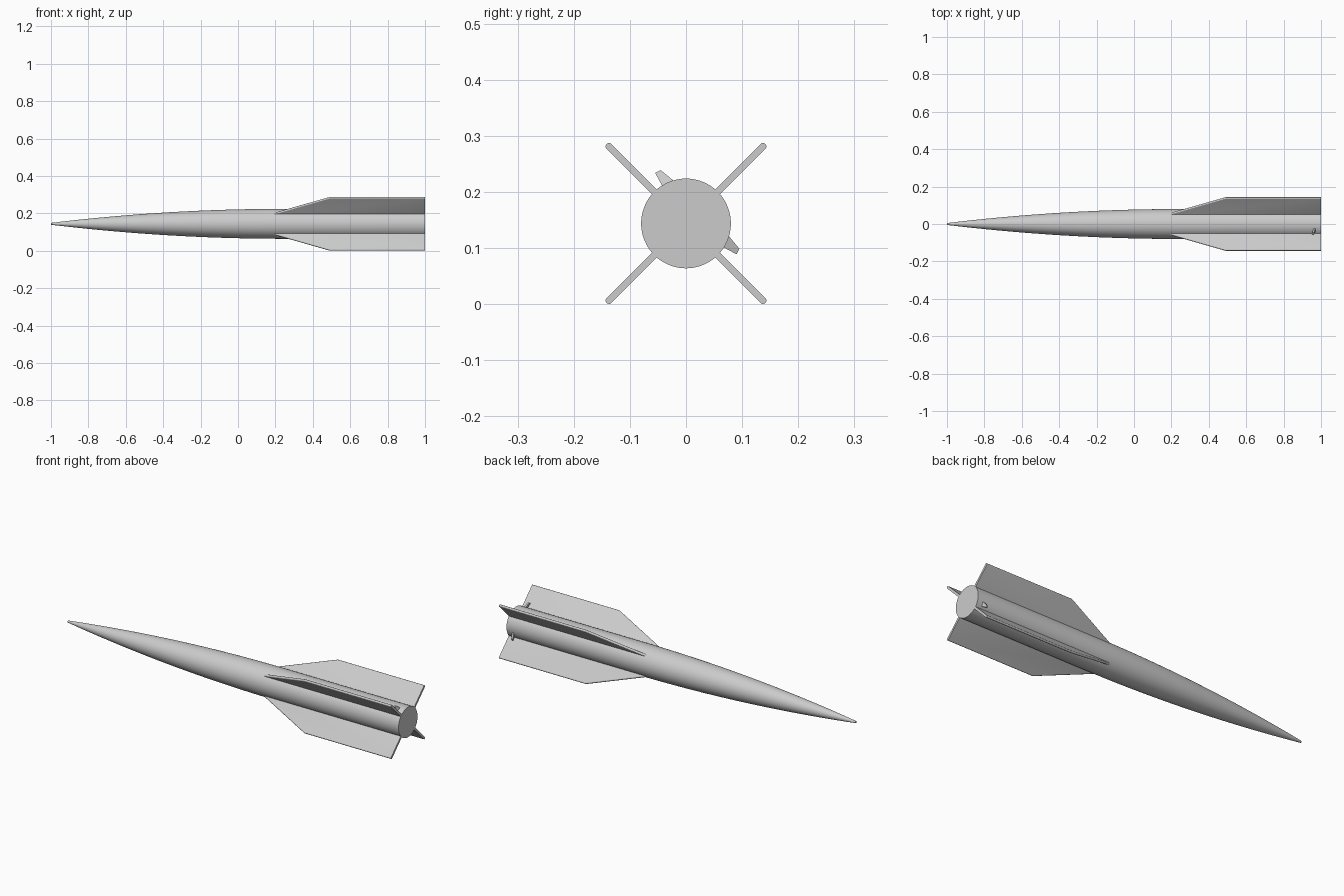
import bpy, bmesh, math
from mathutils import Matrix, Vector

if "Cube" in bpy.data.objects:
    bpy.data.objects.remove(bpy.data.objects["Cube"])

AXIS_Z = 0.144
RADIUS = 0.08

grey = bpy.data.materials.new("light grey")
grey.use_nodes = True
grey.diffuse_color = (0.6, 0.6, 0.6, 1)
grey.node_tree.nodes["Principled BSDF"].inputs["Base Color"].default_value = (0.6, 0.6, 0.6, 1)


def finish(name, bm, angle=30):
    """Turn a bmesh into a shaded, coloured object."""
    bmesh.ops.recalc_face_normals(bm, faces=bm.faces)
    mesh = bpy.data.meshes.new(name)
    bm.to_mesh(mesh)
    bm.free()
    mesh.materials.append(grey)
    obj = bpy.data.objects.new(name, mesh)
    bpy.context.collection.objects.link(obj)
    bpy.ops.object.select_all(action="DESELECT")
    obj.select_set(True)
    bpy.context.view_layer.objects.active = obj
    bpy.ops.object.shade_smooth_by_angle(angle=math.radians(angle))
    return obj


def slab(points, thickness, offset):
    """Extrude a flat outline both ways along its normal."""
    bm = bmesh.new()
    face = bm.faces.new([bm.verts.new(Vector(p) - Vector(offset) * thickness / 2) for p in points])
    new = bmesh.ops.extrude_face_region(bm, geom=[face])["geom"]
    verts = [g for g in new if isinstance(g, bmesh.types.BMVert)]
    bmesh.ops.translate(bm, verts=verts, vec=Vector(offset) * thickness)
    return bm


# Body: ogive nose running into a straight tube, closed at the tail
nose_start, nose_end, steps, sides = -1.0, 0.25, 32, 64
profile = []
for i in range(steps + 1):
    t = (i / steps) ** 1.4
    r = 0.005 + (RADIUS - 0.005) * (1 - (1 - t) ** 2)
    profile.append((nose_start + t * (nose_end - nose_start), r))
profile.append((1.0, RADIUS))

bm = bmesh.new()
rings = []
for x, r in profile:
    rings.append([bm.verts.new((x, r * math.cos(a), AXIS_Z + r * math.sin(a)))
                  for a in (math.tau * k / sides for k in range(sides))])
for a, b in zip(rings, rings[1:]):
    for k in range(sides):
        j = (k + 1) % sides
        bm.faces.new((a[k], a[j], b[j], b[k]))
bm.faces.new(rings[0])
bm.faces.new(rings[-1])
finish("body", bm)

# Four swept fins with rounded leading and outer edges
fin_outline = [(0.13, 0, 0.055), (0.49, 0, 0.2), (1.0, 0, 0.2), (1.0, 0, 0.055)]
for name, degrees in (("upper_back_fin", 45), ("lower_back_fin", 135),
                      ("lower_front_fin", 225), ("upper_front_fin", 315)):
    bm = slab(fin_outline, 0.012, (0, 1, 0))
    rim = [e for e in bm.edges if abs(e.verts[0].co.y - e.verts[1].co.y) < 1e-5
           and max(v.co.z for v in e.verts) > 0.19 and min(v.co.x for v in e.verts) < 0.9]
    bmesh.ops.bevel(bm, geom=rim, offset=0.0055, segments=4, profile=0.5, affect="EDGES")
    bm.transform(Matrix.Translation((0, 0, AXIS_Z)) @ Matrix.Rotation(-math.radians(degrees), 4, "X"))
    finish(name, bm, 35)

# Two small tabs near the tail, mirrored about the fin diagonal
tab = [(-0.055, 0.09), (-0.045, 0.095), (-0.022, 0.076), (-0.02, 0.07), (-0.038, 0.06), (-0.043, 0.068)]
for name, swap in (("upper_tab", False), ("back_tab", True)):
    outline = []
    for y, z in tab:
        lean = 0.965 - 0.3 * (math.hypot(y, z) - RADIUS)
        if swap:
            y, z = z, y
        outline.append((lean, y, AXIS_Z + z))
    finish(name, slab(outline, 0.009, (1, 0, 0)))
